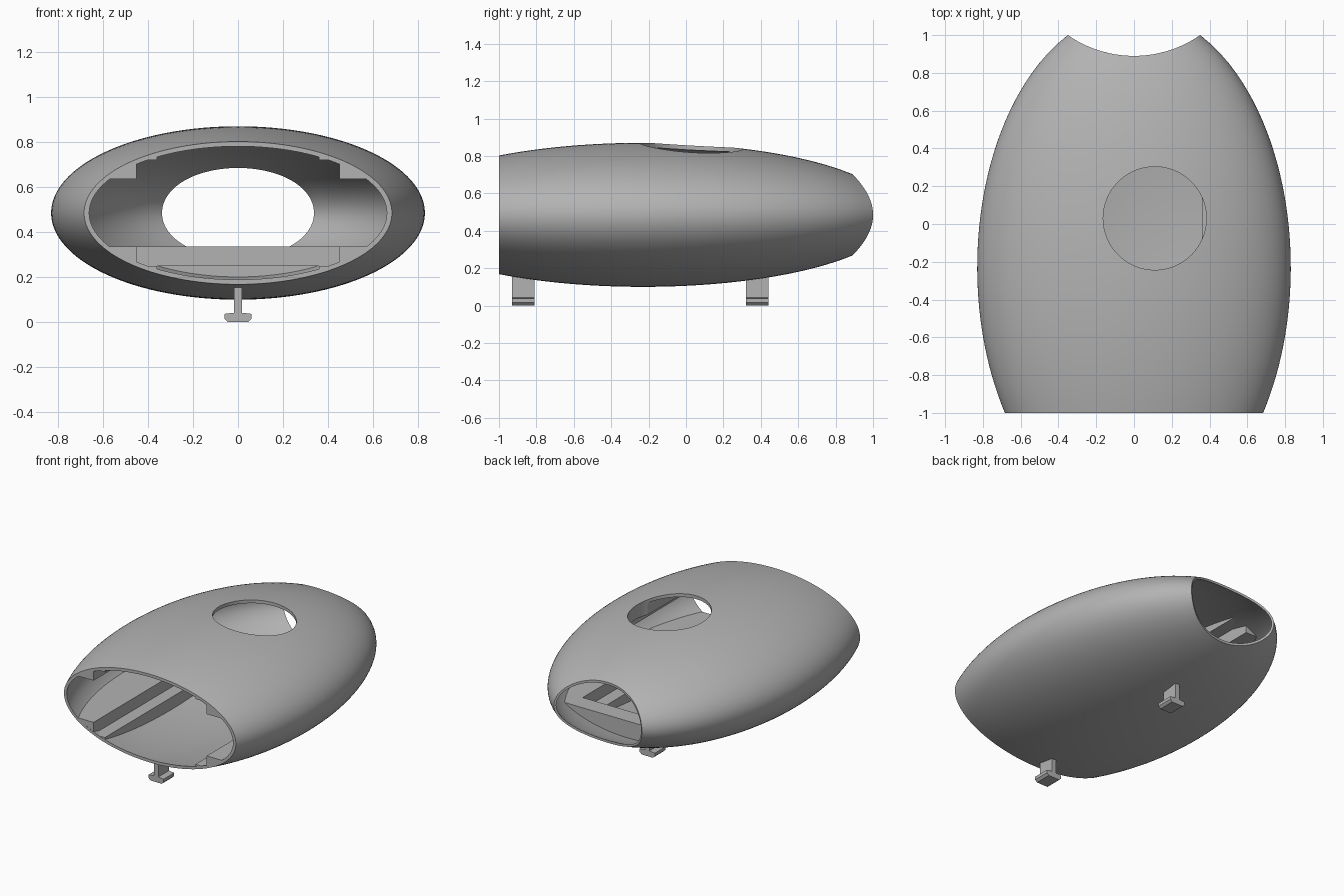
import bpy, bmesh, math

cube = bpy.data.objects.get("Cube")
if cube:
    bpy.data.objects.remove(cube, do_unlink=True)

MID_Y, MID_Z = -0.23, 0.485        # centre of the egg-shaped hull
OUTER = (0.83, 1.357, 0.385)
INNER = (0.806, 1.345, 0.361)
WALL = (0.818, 1.351, 0.373)       # halfway through the wall
SEGS, RINGS = 128, 40

grey = bpy.data.materials.new("plain grey")
grey.use_nodes = True
grey.diffuse_color = (0.45, 0.45, 0.45, 1)
grey.node_tree.nodes["Principled BSDF"].inputs["Base Color"].default_value = grey.diffuse_color


def finish(name, bm):
    bmesh.ops.recalc_face_normals(bm, faces=bm.faces)
    mesh = bpy.data.meshes.new(name)
    bm.to_mesh(mesh)
    bm.free()
    mesh.materials.append(grey)
    obj = bpy.data.objects.new(name, mesh)
    bpy.context.collection.objects.link(obj)
    return obj


def activate(obj):
    bpy.ops.object.select_all(action='DESELECT')
    obj.select_set(True)
    bpy.context.view_layer.objects.active = obj


def boolean(obj, cutter, operation):
    activate(obj)
    mod = obj.modifiers.new("cut", 'BOOLEAN')
    mod.object, mod.operation, mod.solver = cutter, operation, 'EXACT'
    bpy.ops.object.modifier_apply(modifier=mod.name)
    bpy.data.objects.remove(cutter, do_unlink=True)


def prism(name, profile, y0, y1):
    """Extrude an x-z outline along y."""
    bm = bmesh.new()
    face = bm.faces.new([bm.verts.new((x, y0, z)) for x, z in profile])
    ext = bmesh.ops.extrude_face_region(bm, geom=[face])["geom"]
    verts = [g for g in ext if isinstance(g, bmesh.types.BMVert)]
    bmesh.ops.translate(bm, verts=verts, vec=(0, y1 - y0, 0))
    return finish(name, bm)


def scale_at(axes, y):
    return math.sqrt(max(0, 1 - ((y - MID_Y) / axes[1]) ** 2))


def back_edge(axes, angle):
    """Where the hull meets the concave upright cut at the back."""
    y = 0.9
    for _ in range(40):
        x = axes[0] * scale_at(axes, y) * math.cos(angle)
        y = 0.5 * y + 0.5 * (1.502 - math.sqrt(0.612 ** 2 - min(x * x, 0.3)))
    return y


def skin(bm, axes):
    angles = [2 * math.pi * i / SEGS for i in range(SEGS)]
    ends = [back_edge(axes, a) for a in angles]
    rings = []
    for r in range(RINGS + 1):
        ring = []
        for a, end in zip(angles, ends):
            y = -1 + (end + 1) * r / RINGS
            s = scale_at(axes, y)
            ring.append(bm.verts.new((axes[0] * s * math.cos(a), y,
                                      MID_Z + axes[2] * s * math.sin(a))))
        rings.append(ring)
    for low, high in zip(rings, rings[1:]):
        bridge(bm, low, high)
    return rings[0], rings[-1]


def bridge(bm, a, b):
    for i in range(SEGS):
        j = (i + 1) % SEGS
        bm.faces.new((a[i], a[j], b[j], b[i]))


# Hollow hull, open at both ends
bm = bmesh.new()
outer_ends, inner_ends = skin(bm, OUTER), skin(bm, INNER)
for o, i in zip(outer_ends, inner_ends):
    bridge(bm, o, i)
hull = finish("hull", bm)


def round_cutter():
    bm = bmesh.new()
    bmesh.ops.create_cone(bm, cap_ends=True, segments=96, radius1=0.273, radius2=0.273, depth=0.5)
    bmesh.ops.translate(bm, verts=bm.verts, vec=(0.11, 0.03, 0.9))
    return finish("round_cutter", bm)


def fit_inside(obj):
    """Trim a part to the inside of the hull wall."""
    bm = bmesh.new()
    bmesh.ops.create_uvsphere(bm, u_segments=128, v_segments=64, radius=1)
    bmesh.ops.scale(bm, verts=bm.verts, vec=WALL)
    bmesh.ops.translate(bm, verts=bm.verts, vec=(0, MID_Y, MID_Z))
    boolean(obj, finish("trimmer", bm), 'INTERSECT')


# Round opening in the top
boolean(hull, round_cutter(), 'DIFFERENCE')

# Stepped rails along the four inner corners
step = [(0.36, 0.45), (0.36, 0.235), (0.45, 0.235), (0.45, 0.15), (0.9, 0.15), (0.9, 0.45)]
for side, sx in (("left", 1), ("right", -1)):
    for level, sz in (("upper", 1), ("lower", -1)):
        rail = prism(f"{level}_{side}_rail", [(sx * x, MID_Z + sz * z) for x, z in step], -0.998, 0.6)
        fit_inside(rail)
        if level == "upper":
            boolean(rail, round_cutter(), 'DIFFERENCE')

# Cross wall closing the lower rails, in two steps
for name, low, high, y0 in (("cross_bar", 0.25, 0.335, 0.53), ("cross_bar_base", 0, 0.25, 0.6)):
    bar = prism(name, [(-0.8, low), (0.8, low), (0.8, high), (-0.8, high)], y0, 0.66)
    fit_inside(bar)

# T-shaped feet
half = [(0.045, 0), (0.06, 0.015), (0.06, 0.037), (0.018, 0.042), (0.018, 0.155)]
outline = half + [(-x, z) for x, z in reversed(half)]
for name, y in (("front_foot", -0.93), ("back_foot", 0.32)):
    prism(name, outline, y, y + 0.12)

activate(hull)
bpy.ops.object.shade_smooth_by_angle(angle=math.radians(30))
